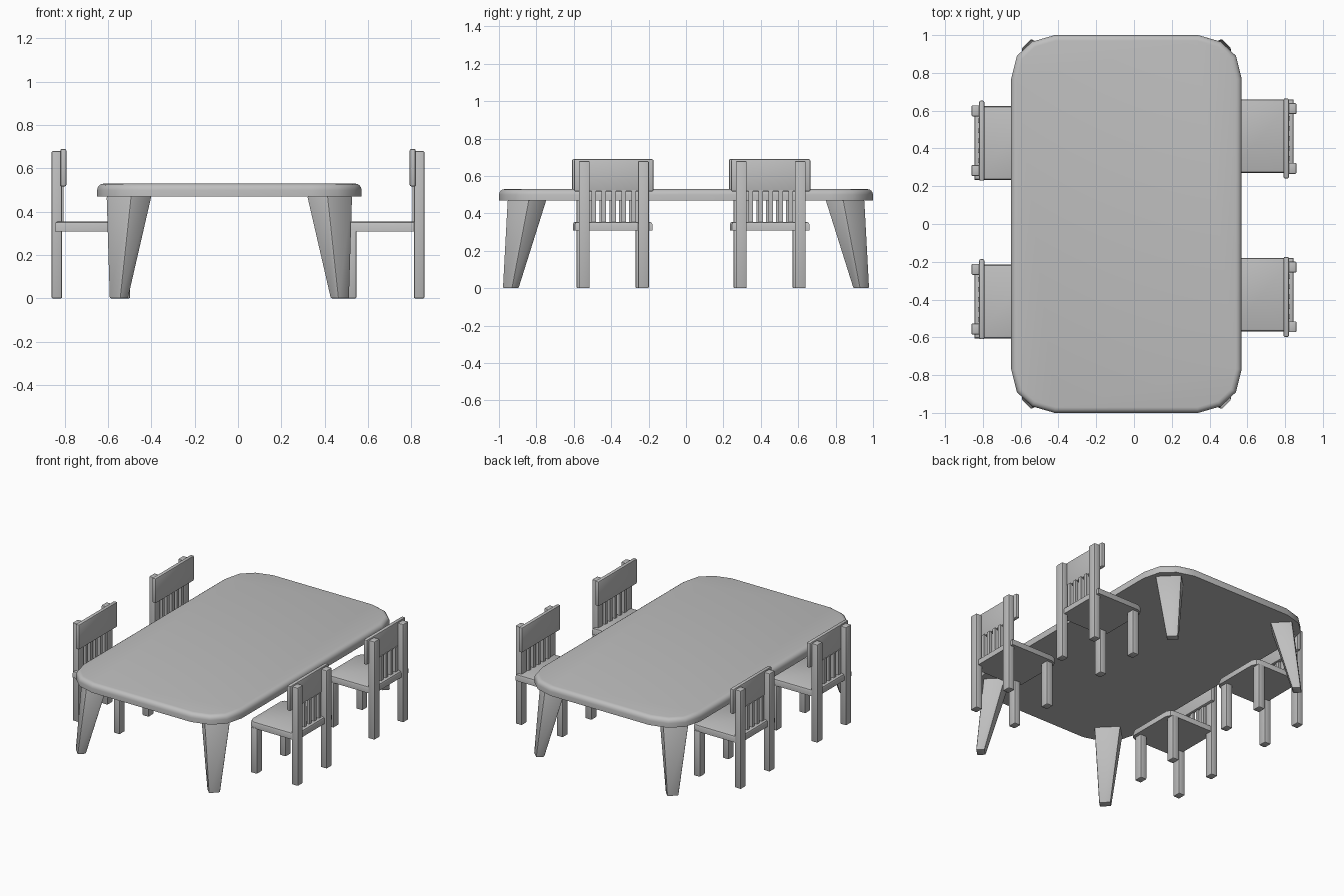
import bpy
import bmesh
import math

if "Cube" in bpy.data.objects:
    bpy.data.objects.remove(bpy.data.objects["Cube"])

grey = bpy.data.materials.new("plain_grey")
grey.use_nodes = True
grey.diffuse_color = (0.52, 0.52, 0.52, 1)
grey.node_tree.nodes["Principled BSDF"].inputs["Base Color"].default_value = (0.52, 0.52, 0.52, 1)


def loft(name, bottom, top, z0, z1, bevel=0.0, segments=2, edges="all"):
    """Join a bottom outline to a top outline, then round the chosen edges."""
    bm = bmesh.new()
    low = [bm.verts.new((x, y, z0)) for x, y in bottom]
    high = [bm.verts.new((x, y, z1)) for x, y in top]
    bm.faces.new(low[::-1])
    bm.faces.new(high)
    for i in range(len(low)):
        j = (i + 1) % len(low)
        bm.faces.new((low[i], low[j], high[j], high[i]))
    bmesh.ops.recalc_face_normals(bm, faces=bm.faces)
    if bevel:
        chosen = [e for e in bm.edges
                  if edges == "all" or all(v in high for v in e.verts)]
        bmesh.ops.bevel(bm, geom=chosen, offset=bevel, segments=segments,
                        profile=0.5, affect="EDGES", clamp_overlap=True)
    mesh = bpy.data.meshes.new(name)
    bm.to_mesh(mesh)
    bm.free()
    mesh.materials.append(grey)
    mesh.shade_smooth()
    mesh.set_sharp_from_angle(angle=math.radians(35))
    obj = bpy.data.objects.new(name, mesh)
    bpy.context.collection.objects.link(obj)
    return obj


def rectangle(x0, x1, y0, y1):
    return [(x0, y0), (x1, y0), (x1, y1), (x0, y1)]


# Table top with faceted round corners
TABLE_X = -0.04
corner = [(0.61, 0.77), (0.58, 0.89), (0.50, 0.965), (0.38, 1.0)]
outline = (corner + [(-x, y) for x, y in corner[::-1]]
           + [(-x, -y) for x, y in corner] + [(x, -y) for x, y in corner[::-1]])
outline = [(x + TABLE_X, y) for x, y in outline]
loft("table_top", outline, outline, 0.47, 0.53, 0.03, 4, "top")


# Splayed, tapered table legs turned to face the corners
def diamond(cx, cy, sx, sy, radial, tangent):
    k = math.sqrt(0.5)
    return [(cx + k * (a * radial * sx - b * tangent * sy),
             cy + k * (a * radial * sy + b * tangent * sx))
            for a, b in ((1, 1), (-1, 1), (-1, -1), (1, -1))]


for sx, side in ((1, "left"), (-1, "right")):
    for sy, end in ((1, "back"), (-1, "front")):
        loft(f"table_leg_{end}_{side}",
             diamond(TABLE_X + sx * 0.51, sy * 0.937, sx, sy, 0.027, 0.036),
             diamond(TABLE_X + sx * 0.463, sy * 0.85, sx, sy, 0.068, 0.082),
             0, 0.472, 0.007)


# One chair: s = 1 sits on the left side, s = -1 is turned to the right side
def chair(label, s, cy):
    def part(name, shape, z0, z1, bevel=0.006, edges="all"):
        shape = [(s * x, cy + s * y) for x, y in shape]
        loft(f"{label}_{name}", shape, shape, z0, z1, bevel, 2, edges)

    seat = [(0.845, -0.183), (0.845, 0.207), (0.52, 0.207), (0.49, 0.195),
            (0.475, 0.165), (0.475, -0.141), (0.49, -0.171), (0.52, -0.183)]
    part("seat", seat, 0.31, 0.355, 0.015, "top")
    for y, end in ((-0.158, "a"), (0.158, "b")):
        part(f"back_post_{end}", rectangle(0.812, 0.86, y - 0.029, y + 0.029), 0, 0.68)
        part(f"front_leg_{end}", rectangle(0.498, 0.546, y - 0.029, y + 0.029), 0, 0.315)
    part("back_rail", rectangle(0.792, 0.82, -0.212, 0.212), 0.517, 0.69, 0.008)
    for i in range(5):
        y = (i - 2) * 0.053
        part(f"slat_{i + 1}", rectangle(0.806, 0.826, y - 0.012, y + 0.012), 0.35, 0.525, 0)


for s, side, offset in ((1, "left", 0.006), (-1, "right", -0.006)):
    chair(f"front_{side}_chair", s, -0.392 + offset)
    chair(f"back_{side}_chair", s, 0.447 + offset)
